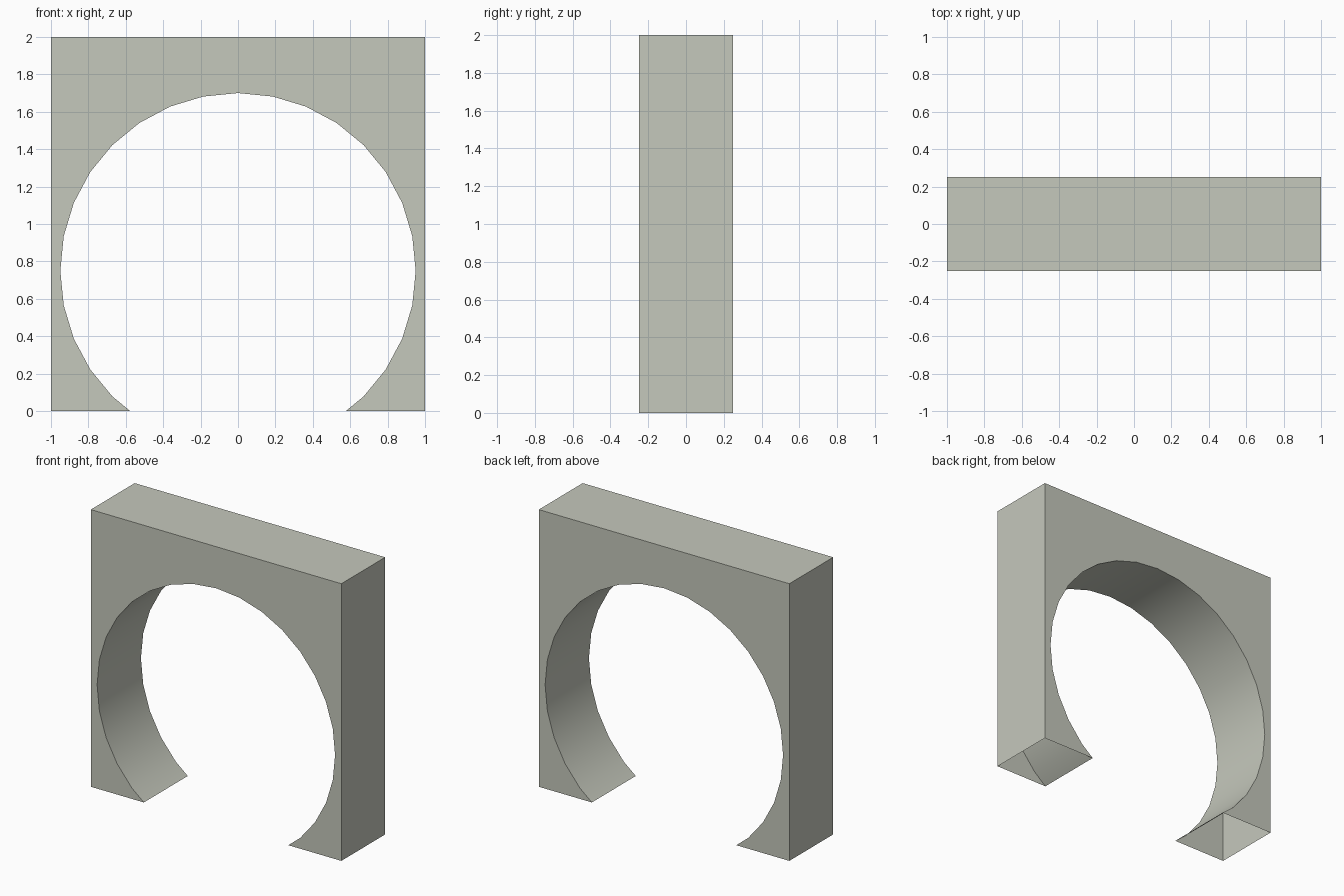
import bpy, bmesh, math

if "Cube" in bpy.data.objects:
    bpy.data.objects.remove(bpy.data.objects["Cube"])

HALF_W, HEIGHT, HALF_D = 1.0, 2.0, 0.25
RADIUS, CENTRE_Z, SIDES = 0.95, 0.75, 32

stone = bpy.data.materials.new("pale_grey_green")
stone.diffuse_color = (0.558, 0.578, 0.503, 1)
stone.use_nodes = True
stone.node_tree.nodes["Principled BSDF"].inputs["Base Color"].default_value = stone.diffuse_color


def arc_point(a):
    return (RADIUS * math.sin(a), CENTRE_Z + RADIUS * math.cos(a))


# Arch opening: 32-sided circle cut off at the ground
step = 2 * math.pi / SIDES
n = int(math.acos(-CENTRE_Z / RADIUS) / step)
right = [arc_point(i * step) for i in range(n + 1)]
p, q = right[-1], arc_point((n + 1) * step)
t = p[1] / (p[1] - q[1])
right.append((p[0] + t * (q[0] - p[0]), 0.0))
arc = right[::-1] + [(-x, z) for x, z in right[1:]]

# Outline of the wall: right leg, arch, left leg, top
outline = arc + [(-HALF_W, 0), (-HALF_W, HEIGHT), (HALF_W, HEIGHT), (HALF_W, 0)]

bm = bmesh.new()
front = [bm.verts.new((x, -HALF_D, z)) for x, z in outline]
back = [bm.verts.new((x, HALF_D, z)) for x, z in outline]
bm.faces.new(front)
bm.faces.new(back[::-1])
count = len(outline)
for i in range(count):
    j = (i + 1) % count
    # The feet are open underneath
    if outline[i][1] == 0 and outline[j][1] == 0:
        continue
    bm.faces.new((front[j], front[i], back[i], back[j]))
bmesh.ops.recalc_face_normals(bm, faces=bm.faces)

# Make sure the normals point outwards
bm.faces.ensure_lookup_table()
if bm.faces[0].normal.y > 0:
    bmesh.ops.reverse_faces(bm, faces=bm.faces)

mesh = bpy.data.meshes.new("arch_wall")
bm.to_mesh(mesh)
bm.free()
mesh.materials.append(stone)
arch = bpy.data.objects.new("arch_wall", mesh)
bpy.context.collection.objects.link(arch)

# Smooth soffit with sharp corners
bpy.context.view_layer.objects.active = arch
arch.select_set(True)
bpy.ops.object.shade_smooth_by_angle(angle=math.radians(30))
